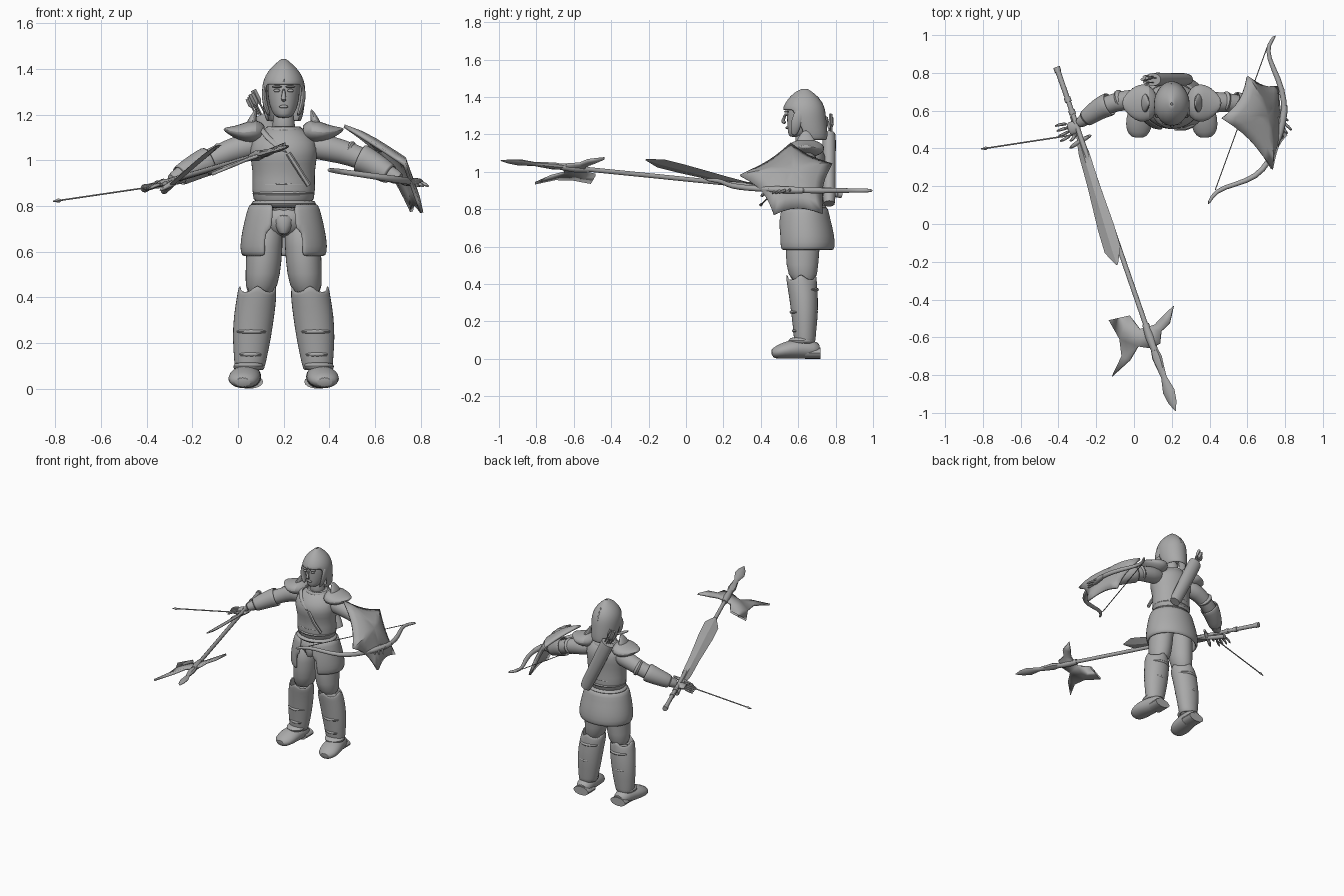
import bpy
import bmesh
import math
from mathutils import Vector

if "Cube" in bpy.data.objects:
    bpy.data.objects.remove(bpy.data.objects["Cube"])

CX, CY = 0.2, 0.63            # body axis
X_AXIS, Y_AXIS, Z_AXIS = Vector((1, 0, 0)), Vector((0, 1, 0)), Vector((0, 0, 1))

steel = bpy.data.materials.new("plain grey")
steel.use_nodes = True
GREY = (0.4, 0.4, 0.4, 1)
steel.diffuse_color = GREY
steel.node_tree.nodes["Principled BSDF"].inputs["Base Color"].default_value = GREY


def finish(name, bm, smooth=0, thick=0, angle=40):
    """Turn a bmesh into a shaded object with optional thickness and smoothing."""
    bmesh.ops.recalc_face_normals(bm, faces=bm.faces)
    mesh = bpy.data.meshes.new(name)
    bm.to_mesh(mesh)
    bm.free()
    obj = bpy.data.objects.new(name, mesh)
    bpy.context.collection.objects.link(obj)
    mesh.materials.append(steel)
    if thick:
        solid = obj.modifiers.new("Thickness", 'SOLIDIFY')
        solid.thickness = thick
        solid.offset = 0
    if smooth:
        obj.modifiers.new("Smooth", 'SUBSURF').levels = smooth
        obj.modifiers["Smooth"].render_levels = smooth
    bpy.ops.object.select_all(action='DESELECT')
    obj.select_set(True)
    bpy.context.view_layer.objects.active = obj
    bpy.ops.object.shade_smooth_by_angle(angle=math.radians(angle))
    return obj


def tube(name, path, radii, hint=X_AXIS, axis=None, segs=16, smooth=1,
         caps=True, cut=None, move=None, thick=0, angle=40):
    """Sweep an ellipse along a path; radii are numbers or (along hint, across)."""
    bm = bmesh.new()
    path = [Vector(p) for p in path]
    rings = []
    for i, p in enumerate(path):
        t = axis or (path[min(i + 1, len(path) - 1)] - path[max(i - 1, 0)]).normalized()
        u = (hint - t * hint.dot(t)).normalized()
        v = t.cross(u)
        a, b = radii[i] if isinstance(radii[i], tuple) else (radii[i], radii[i])
        ring = []
        for k in range(segs):
            w = math.tau * k / segs
            co = p + u * a * math.cos(w) + v * b * math.sin(w)
            ring.append(bm.verts.new(move(co, i, k) if move else co))
        rings.append(ring)
    for low, high in zip(rings, rings[1:]):
        for k in range(segs):
            n = (k + 1) % segs
            bm.faces.new((low[k], low[n], high[n], high[k]))
    if caps:
        bm.faces.new(rings[0])
        bm.faces.new(rings[-1])
    if cut:
        gone = [f for f in bm.faces if cut(f.calc_center_median())]
        bmesh.ops.delete(bm, geom=gone, context='FACES')
    return finish(name, bm, smooth, thick, angle)


def stack(name, rows, **options):
    """Loft upright rings given as (z, x radius, y radius, x, y)."""
    return tube(name, [(r[3], r[4], r[0]) for r in rows],
                [(r[1], r[2]) for r in rows], axis=Z_AXIS, **options)


def body(name, rows, **options):
    return stack(name, [(z, a, b, CX, CY + dy) for z, a, b, dy in rows], **options)


def ball(name, centre, size):
    bm = bmesh.new()
    bmesh.ops.create_uvsphere(bm, u_segments=16, v_segments=10, radius=1)
    for v in bm.verts:
        v.co = Vector(centre) + Vector([c * s for c, s in zip(v.co, size)])
    return finish(name, bm)


def plate(name, outline, origin, u, v, thick):
    bm = bmesh.new()
    bm.faces.new([bm.verts.new(origin + u * a + v * b) for a, b in outline])
    bmesh.ops.triangulate(bm, faces=bm.faces)
    return finish(name, bm, thick=thick)


# Torso, waist rolls, belt and collar
body("cuirass", [(0.78, .135, .115, 0), (.88, .14, .115, 0), (.95, .135, .11, 0),
                 (1.02, .15, .125, -.01), (1.08, .15, .12, 0), (1.13, .1, .085, .01),
                 (1.15, .06, .06, .01)], segs=24)
for z, r in ((0.81, .148), (0.855, .143), (0.895, .14)):
    body("waist_roll", [(z - .022, r - .015, r - .035, 0), (z, r, r - .02, 0),
                        (z + .022, r - .015, r - .035, 0)], segs=24)
body("neck", [(1.1, .06, .06, .01), (1.16, .048, .05, .005), (1.23, .045, .05, 0)])
body("collar", [(1.11, .09, .08, .01), (1.15, .07, .07, .01)], caps=False, thick=.015)
tube("chest_strap", [(.22, .505, 1.03), (.265, .503, .96), (.31, .52, .89)],
     [(.012, .01)] * 3, segs=6, smooth=0)

# Armoured skirt, open at the front
body("skirt", [(.58, .175, .142, .01), (.62, .183, .148, .01), (.69, .172, .142, .005),
               (.75, .158, .13, 0), (.81, .142, .12, 0)], segs=40, caps=False, thick=.02,
     cut=lambda c: c.y < CY and abs(c.x - CX) < .055 + max(0, .69 - c.z) * .4)
body("loin_guard", [(.67, .015, .03, -.07), (.71, .042, .035, -.07),
                    (.77, .045, .035, -.075)])
body("hips", [(.66, .07, .08, .01), (.72, .13, .1, 0), (.8, .135, .105, 0)])


def knee_rim(co, i, k):
    """Jagged upper edge of the greave."""
    return co + Z_AXIS * (.03 if k % 4 == 0 else -.01) if i == 5 else co


for s, side in ((-1, "right"), (1, "left")):
    def at(d):
        return CX + s * d

    # Legs, greaves with straps, and boots
    stack(side + "_thigh", [(.4, .066, .07, at(.105), .63), (.5, .078, .088, at(.09), .62),
                            (.62, .082, .095, at(.085), .625), (.74, .075, .09, at(.075), .63)])
    stack(side + "_greave", [(.08, .06, .052, at(.15), .635), (.14, .068, .055, at(.145), .635),
                             (.22, .08, .065, at(.14), .635), (.32, .085, .072, at(.13), .63),
                             (.4, .083, .076, at(.118), .62), (.435, .078, .078, at(.115), .615)],
          move=knee_rim, caps=False, thick=.012)
    for z, r, d in ((.15, .062, .145), (.25, .076, .138), (.37, .08, .122)):
        stack(side + "_strap", [(z - .014, r, r, at(d), CY), (z, r + .008, r + .004, at(d), CY),
                                (z + .014, r, r, at(d), CY)])
    tube(side + "_boot", [(at(.18), .456, .025), (at(.178), .49, .036), (at(.172), .55, .05),
                          (at(.16), .62, .055), (at(.152), .68, .05), (at(.15), .715, .04)],
         [(.035, .024), (.066, .036), (.074, .05), (.062, .055), (.058, .05), (.04, .035)])
    stack(side + "_ankle_cuff", [(.075, .062, .07, at(.157), .62), (.1, .07, .078, at(.155), .615),
                                 (.12, .06, .06, at(.15), .63)])
    tube(side + "_heel", [(at(.15), .635, .03), (at(.15), .72, .03)], [(.06, .03)] * 2, smooth=0)

    # Flared shoulder plates with an upright spike
    tube(side + "_pauldron", [(at(.08), .64, 1.12), (at(.12), .64, 1.13), (at(.17), .64, 1.12),
                              (at(.22), .64, 1.125), (at(.265), .64, 1.137)],
         [(.06, .03), (.1, .055), (.105, .045), (.075, .025), (.02, .006)], hint=Y_AXIS)
    tube(side + "_pauldron_spike", [(at(.15), .64, 1.13), (at(.135), .64, 1.18),
                                    (at(.12), .64, 1.225)],
         [(.07, .03), (.045, .018), (.01, .004)], hint=Y_AXIS)
    # Facial features
    ball(side + "_eye", (at(.03), .537, 1.305), (.014, .008, .007))
    ball(side + "_brow", (at(.03), .537, 1.322), (.022, .012, .006))
    # Curved guards over the ears
    tube(side + "_cheek_guard", [(at(.06), .575, 1.19), (at(.082), .585, 1.24),
                                 (at(.088), .6, 1.3), (at(.08), .62, 1.34)],
         [(.015, .008), (.03, .012), (.035, .012), (.015, .006)], hint=Y_AXIS, segs=8)

# Head and helmet
body("head", [(1.185, .025, .03, -.045), (1.2, .047, .055, -.03), (1.24, .064, .08, -.01),
              (1.3, .074, .092, 0), (1.36, .07, .09, 0), (1.4, .04, .05, 0)])
tube("nose", [(CX, .535, 1.315), (CX, .523, 1.285), (CX, .515, 1.268), (CX, .535, 1.26)],
     [.007, .009, .013, .01], segs=8)
ball("lips", (CX, .541, 1.235), (.02, .01, .007))
body("helmet", [(1.17, .07, .085, .035), (1.2, .082, .098, .025), (1.25, .088, .107, .012),
                (1.29, .091, .11, .005), (1.33, .09, .11, 0), (1.37, .077, .095, 0),
                (1.405, .05, .065, 0), (1.425, .025, .04, 0), (1.444, .004, .006, .005)],
     segs=24, thick=.01, caps=False,
     cut=lambda c: c.y < .62 and (c.z < 1.33 and abs(c.x - CX) < .074 or c.z < 1.23))
tube("helmet_crest", [(CX, .52, 1.335), (CX, .547, 1.385), (CX, .6, 1.425), (CX, .635, 1.444),
                      (CX, .68, 1.42), (CX, .73, 1.37), (CX, .745, 1.3)], [.007] * 7, segs=6)

# Quiver with arrows on the back
top, foot = Vector((.1, .765, 1.2)), Vector((.28, .765, .83))
tube("quiver", [foot, foot.lerp(top, .1), foot.lerp(top, .9), top],
     [(.036, .03), (.042, .034), (.048, .036), (.046, .034)], smooth=0)
for dx, dy in ((-.022, 0), (.02, .008), (0, .015), (.002, -.016), (-.01, .005)):
    start = top + Vector((dx, dy, 0))
    lean = (top - foot).normalized() * (.1 + dx)
    tube("quiver_arrow", [start, start + lean], [.004, .004], segs=6, smooth=0)
    tube("arrow_feather", [start + lean * .4, start + lean * .6, start + lean],
         [(.003, .003), (.013, .01), (.012, .009)], segs=4, smooth=0)
tube("quiver_strap", [(.08, .74, 1.13), (.09, .62, 1.165), (.12, .53, 1.1), (.22, .502, 1.03)],
     [(.014, .007)] * 4, segs=8)


def hand(name, centre, point, across):
    """Palm with four fanned fingers and a thumb."""
    c, d, w = Vector(centre), Vector(point).normalized(), Vector(across).normalized()
    tube(name + "_palm", [c - d * .04, c, c + d * .035], [(.024, .018), (.04, .02), (.038, .015)],
         hint=w, segs=10)
    for k in range(4):
        f = k - 1.5
        base = c + d * .025 + w * f * .02
        mid = base + d * .04 + w * f * .008
        tube(name + "_finger", [base, mid, mid + d * .03 - Z_AXIS * .012], [.01, .009, .006],
             hint=w, segs=8)
    tube(name + "_thumb", [c + w * .025, c + w * .055 + d * .015, c + w * .06 + d * .045],
         [.013, .011, .007], hint=Z_AXIS, segs=8)


# Arms with forearm guards
ARMS = {
    "right": [(.1, .65, 1.07), (0, .66, 1.055), (-.09, .65, 1.015), (-.18, .615, .975),
              (-.26, .555, .93), (-.3, .525, .91)],
    "left": [(.3, .64, 1.07), (.41, .645, 1.05), (.5, .645, 1.025), (.58, .63, .99),
             (.67, .59, .935), (.72, .57, .915)],
}
for side, path in ARMS.items():
    tube(side + "_arm", path, [.06, .058, .05, .05, .036, .028], hint=Y_AXIS)
    elbow, mid, wrist = [Vector(p) for p in path[2:5]]
    tube(side + "_forearm_guard", [elbow.lerp(mid, .4), mid, wrist], [.062, .054, .042],
         hint=Y_AXIS, caps=False, thick=.01)
    tube(side + "_sleeve_band", [elbow.lerp(mid, -.4), elbow.lerp(mid, -.2), elbow],
         [.05, .06, .05], hint=Y_AXIS)
hand("right_hand", (-.32, .51, .9), (-.8, -.3, -.15), (.3, -.9, 0))
hand("left_hand", (.745, .54, .905), (.6, -.75, -.1), (.7, .6, 0))

# Polearm: shaft, spear point and axe head
butt, tip = Vector((-.41, .83, .877)), Vector((.22, -.99, 1.06))
along = (tip - butt).normalized()
tilt = math.radians(20)
flat = Vector((.94 * math.cos(tilt), .33 * math.cos(tilt), math.sin(tilt)))
hub = tip - along * .42
tube("polearm_shaft", [butt, butt + along * .2, hub + along * .1], [.015, .013, .013], segs=10, smooth=0)
for d in (.0, .17, .24):
    tube("shaft_ring", [butt + along * d, butt + along * (d + .025)], [.018] * 2, segs=10, smooth=0)
tube("spear_point", [tip - along * d for d in (.37, .3, .25, .19, .11, .05, 0)],
     [(.016, .014), (.028, .018), (.022, .015), (.016, .01), (.034, .012), (.024, .008), (.002, .002)],
     hint=flat, segs=8, smooth=0)
plate("axe_head", [(0, -.05), (-.04, -.055), (-.07, -.14), (-.085, -.065), (-.12, -.075),
                   (-.187, -.153), (-.165, -.04), (-.185, .05), (-.275, .135), (-.15, .085),
                   (-.08, .03), (-.02, .06), (.04, .055), (.07, -.005), (.13, -.03),
                   (.183, -.11), (.1, -.075), (.05, -.05)], hub, flat, along, .014)
tube("axe_socket", [hub - along * .07, hub, hub + along * .08], [.018, .024, .018], segs=10, smooth=0)

# Sword
guard, point = Vector((-.285, .44, .9)), Vector((-.09, -.215, 1.065))
edge = Vector((.85, .3, .45))
tube("sword_blade", [guard.lerp(point, t) for t in (0, .1, .35, .7, .88, 1)],
     [(.02, .01), (.032, .01), (.036, .01), (.05, .01), (.05, .008), (.006, .002)],
     hint=edge, segs=4, smooth=0, angle=20)
tube("sword_guard", [guard - edge * .08 + along * .02, guard, guard + edge * .08 - along * .01],
     [.01, .016, .01], hint=Z_AXIS, segs=8)
tube("sword_grip", [guard, guard + (guard - point) * .2], [.014, .016], segs=10, smooth=0)

# Loose arrow in the right hand
shaft, nose = Vector((-.3, .475, .895)), Vector((-.81, .397, .82))
tube("hand_arrow", [shaft, nose], [.004] * 2, hint=Y_AXIS, segs=6, smooth=0)
tube("hand_arrow_head", [shaft.lerp(nose, t) for t in (.93, .95, 1)], [.004, .01, .001],
     hint=Y_AXIS, segs=4, smooth=0)

# Bow and its string
limbs = [(.75, 1), (.71, .95), (.71, .88), (.765, .77), (.8, .65), (.79, .54), (.755, .42),
         (.715, .33), (.65, .25), (.54, .21), (.43, .18), (.39, .1)]
stave = [(x, y, .9 + (.81 - x) * .14 if y < .6 else .9) for x, y in limbs]
tube("bow", stave, [.009] + [.012] * 2 + [.016] * 6 + [.013] * 2 + [.009], hint=Z_AXIS, segs=10)
tube("bow_grip", stave[4:7], [.02] * 3, hint=Z_AXIS, segs=10)
tube("bow_string", [stave[1], stave[-2]], [.003] * 2, hint=Z_AXIS, segs=6, smooth=0)

# Shield on the left arm: concave-edged, bulging outwards
corners = [Vector(c) for c in ((.465, .56, 1.15), (.73, .29, .98), (.805, .47, .77),
                               (.76, .73, .775), (.6, .78, 1.04))]
boss = Vector((.705, .57, 1.01))
rim = []
for a, b in zip(corners, corners[1:] + corners[:1]):
    for j in range(6):
        t = j / 6
        rim.append(a.lerp(b, t).lerp(boss, .55 * t * (1 - t)))
bm = bmesh.new()
middle = bm.verts.new(boss)
rings = []
for r in (.25, .5, .75, 1):
    rings.append([bm.verts.new(boss.lerp(p, r) + Vector((.05, 0, .05)) * r * (1 - r)) for p in rim])
for k in range(len(rim)):
    n = (k + 1) % len(rim)
    bm.faces.new((middle, rings[0][k], rings[0][n]))
    for inner, outer in zip(rings, rings[1:]):
        bm.faces.new((inner[k], outer[k], outer[n], inner[n]))
finish("shield", bm, thick=.014)
